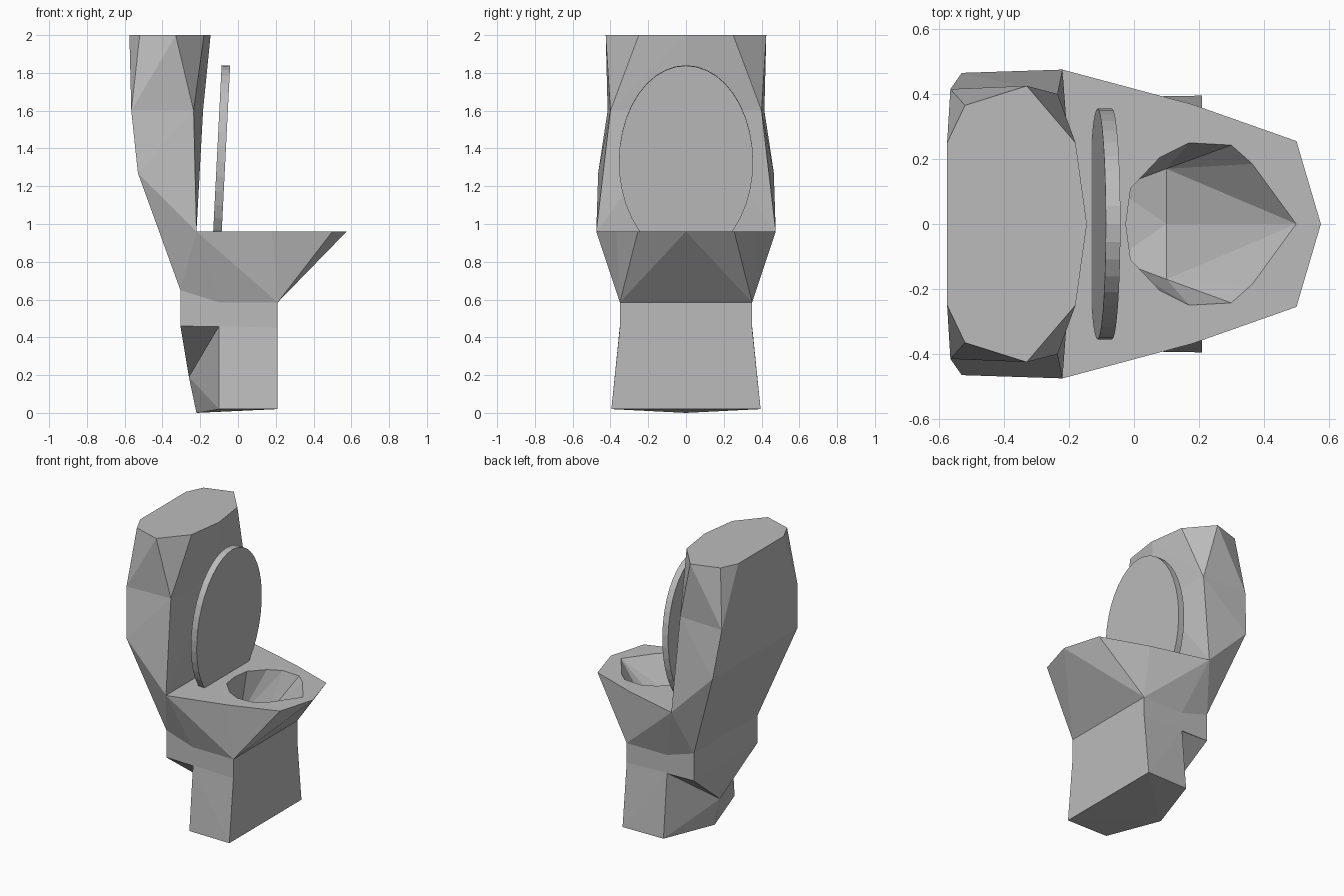
import bpy, bmesh, math

if "Cube" in bpy.data.objects:
    bpy.data.objects.remove(bpy.data.objects["Cube"], do_unlink=True)

gray = bpy.data.materials.new("plain_gray")
gray.use_nodes = True
gray.diffuse_color = (0.5, 0.5, 0.5, 1)
gray.node_tree.nodes["Principled BSDF"].inputs["Base Color"].default_value = gray.diffuse_color


def block(name, points):
    """Convex faceted block from points mirrored across the centre plane."""
    mesh = bpy.data.meshes.new(name)
    bm = bmesh.new()
    for x, y, z in points:
        for side in ((1, -1) if y else (1,)):
            bm.verts.new((x, y * side, z))
    result = bmesh.ops.convex_hull(bm, input=bm.verts[:])
    loose = [v for v in set(result["geom_interior"] + result["geom_unused"])
             if isinstance(v, bmesh.types.BMVert)]
    bmesh.ops.delete(bm, geom=loose, context="VERTS")
    bmesh.ops.dissolve_limit(bm, angle_limit=math.radians(1),
                             verts=bm.verts[:], edges=bm.edges[:])
    bmesh.ops.recalc_face_normals(bm, faces=bm.faces[:])
    bm.to_mesh(mesh)
    bm.free()
    mesh.materials.append(gray)
    obj = bpy.data.objects.new(name, mesh)
    bpy.context.collection.objects.link(obj)
    return obj


# Shared corners, given for the +y half
waist_front = (0.21, 0.35, 0.585)
waist_mid = (-0.1, 0.35, 0.585)
waist_back = (-0.305, 0.35, 0.65)
shelf_front = (0.21, 0.35, 0.45)
shelf_mid = (-0.1, 0.35, 0.46)
shelf_back = (-0.305, 0.35, 0.46)
spine = (-0.26, 0, 0.19)
rim_back = (-0.22, 0.475, 0.96)
hip = (-0.53, 0.465, 1.27)
tank_mid = [(-0.565, 0.415, 1.6), (-0.235, 0.4, 1.6), (-0.185, 0, 1.6)]

# Pedestal
block("foot", [shelf_front, shelf_mid, spine, (-0.22, 0, 0),
               (-0.1, 0.39, 0.02), (0.21, 0.395, 0.02)])
block("back_brace", [shelf_mid, shelf_back, spine])
block("neck", [shelf_front, shelf_back, waist_front, waist_mid, waist_back])

# Bowl with its basin cut out
bowl = block("bowl", [waist_front, waist_mid, rim_back,
                      (0.18, 0.368, 0.96), (0.5, 0.255, 0.96), (0.575, 0, 0.96)])
opening = [(-0.025, 0), (-0.01, 0.11), (0.08, 0.205), (0.17, 0.25),
           (0.3, 0.243), (0.365, 0.185), (0.5, 0)]
basin = block("basin_cutter", [(x, y, 0.961) for x, y in opening]
              + [(-0.06, 0.11, 0.64), (0.1, 0.17, 0.66), (0.1, 0, 0.63)])
basin.hide_render = True
cut = bowl.modifiers.new("basin", "BOOLEAN")
cut.operation = "DIFFERENCE"
cut.solver = "EXACT"
cut.object = basin
bpy.context.view_layer.objects.active = bowl
bpy.ops.object.modifier_apply(modifier=cut.name)
bpy.data.objects.remove(basin, do_unlink=True)

# Tank
block("tank_support", [waist_mid, waist_back, hip, rim_back])
block("tank_body", [rim_back, hip] + tank_mid)
block("tank_top", tank_mid + [(-0.575, 0.25, 2), (-0.52, 0.365, 2),
                              (-0.33, 0.425, 2), (-0.18, 0.25, 2), (-0.145, 0, 2)])

# Raised oval lid, leaning slightly forward
bpy.ops.mesh.primitive_cylinder_add(vertices=40, radius=1, depth=1,
                                    location=(-0.09, 0, 1.33),
                                    rotation=(0, math.radians(92.9), 0))
lid = bpy.context.object
lid.name = "lid"
lid.scale = (0.51, 0.355, 0.045)
lid.data.materials.append(gray)
